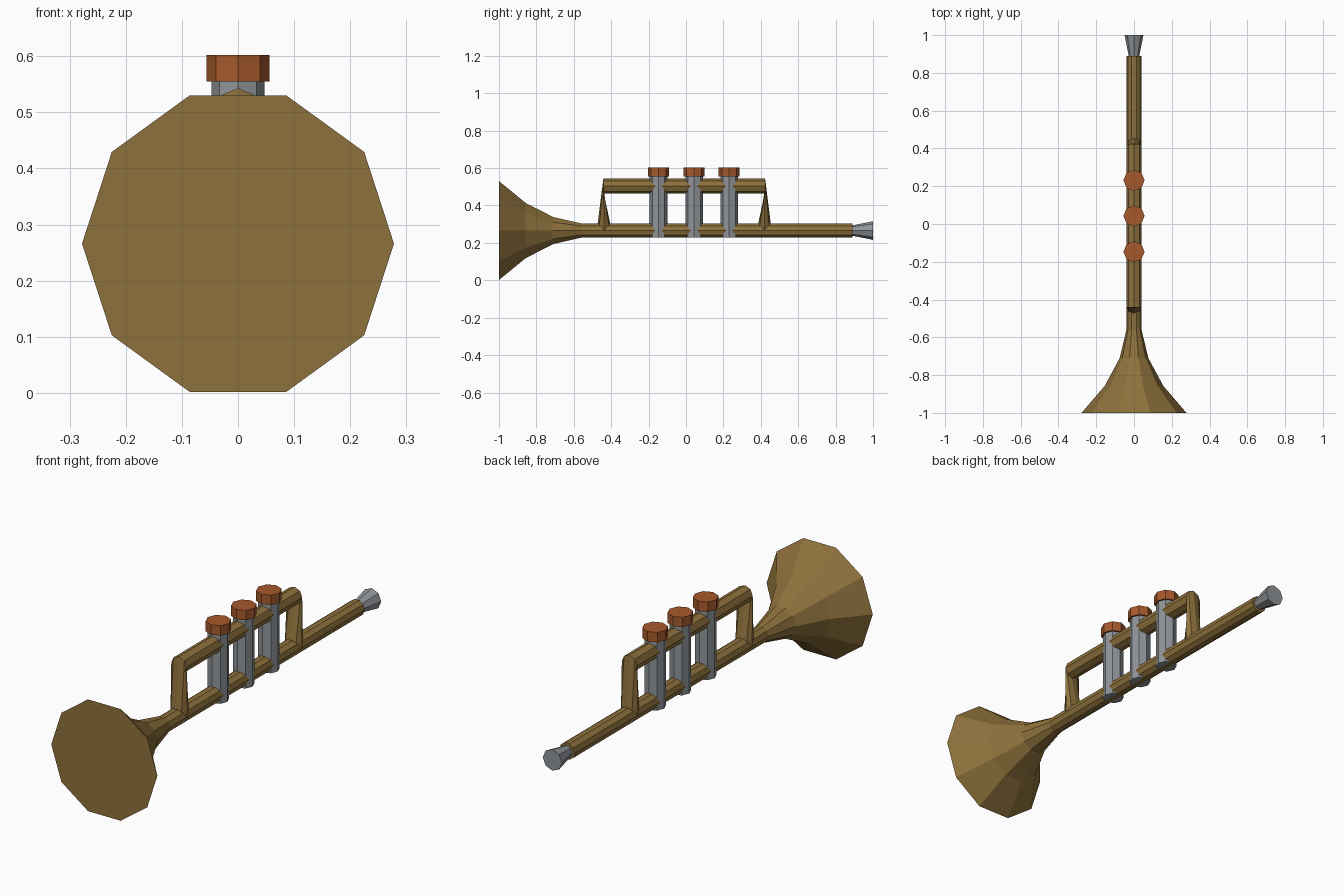
import bpy, bmesh
from math import sin, cos, tau
from mathutils import Vector

if "Cube" in bpy.data.objects:
    bpy.data.objects.remove(bpy.data.objects["Cube"])

X, Y, Z = Vector((1, 0, 0)), Vector((0, 1, 0)), Vector((0, 0, 1))
AXIS_Z = 0.266   # height of the main tube


def material(name, rgb):
    m = bpy.data.materials.new(name)
    m.diffuse_color = (*rgb, 1)
    m.use_nodes = True
    m.node_tree.nodes["Principled BSDF"].inputs["Base Color"].default_value = m.diffuse_color
    return m


brass = material("brass", (0.27, 0.165, 0.045))
copper = material("copper", (0.38, 0.10, 0.025))
silver = material("silver", (0.28, 0.30, 0.32))


def loft(name, rings, sides, mat):
    """Skin a closed tube through rings given as (centre, second axis, radius)."""
    bm = bmesh.new()
    loops = []
    for centre, v, r in rings:
        loops.append([bm.verts.new(Vector(centre) + r * (cos(tau * i / sides) * X + sin(tau * i / sides) * v))
                      for i in range(sides)])
    for a, b in zip(loops, loops[1:]):
        for i in range(sides):
            j = (i + 1) % sides
            bm.faces.new((a[i], a[j], b[j], b[i]))
    bm.faces.new(loops[0])
    bm.faces.new(loops[-1])
    bmesh.ops.recalc_face_normals(bm, faces=bm.faces)
    me = bpy.data.meshes.new(name)
    bm.to_mesh(me)
    bm.free()
    me.materials.append(mat)
    ob = bpy.data.objects.new(name, me)
    bpy.context.collection.objects.link(ob)
    return ob


# Flared bell running into the straight main tube
profile = [(-1, 0.278), (-0.857, 0.155), (-0.71, 0.076), (-0.56, 0.040), (0.89, 0.040)]
loft("bell_and_main_tube", [((0, y, AXIS_Z), Z, r) for y, r in profile], 10, brass)

# Upper tube with its two legs, which twist flat into the corners
loft("upper_tube", [((0, -0.437, AXIS_Z), -Y, 0.040),
                    ((0, -0.442, 0.503), Z, 0.040),
                    ((0, 0.423, 0.503), Z, 0.040),
                    ((0, 0.418, AXIS_Z), Y, 0.040)], 8, brass)

# Mouthpiece
loft("mouthpiece", [((0, 0.88, AXIS_Z), Z, 0.026), ((0, 1, AXIS_Z), Z, 0.050)], 8, silver)

# Three valves with finger buttons
for n, y in enumerate((-0.147, 0.043, 0.231), 1):
    loft(f"valve_{n}", [((0, y, 0.228), Y, 0.047), ((0, y, 0.556), Y, 0.047)], 8, silver)
    loft(f"valve_button_{n}", [((0, y, 0.555), Y, 0.056), ((0, y, 0.602), Y, 0.056)], 8, copper)
